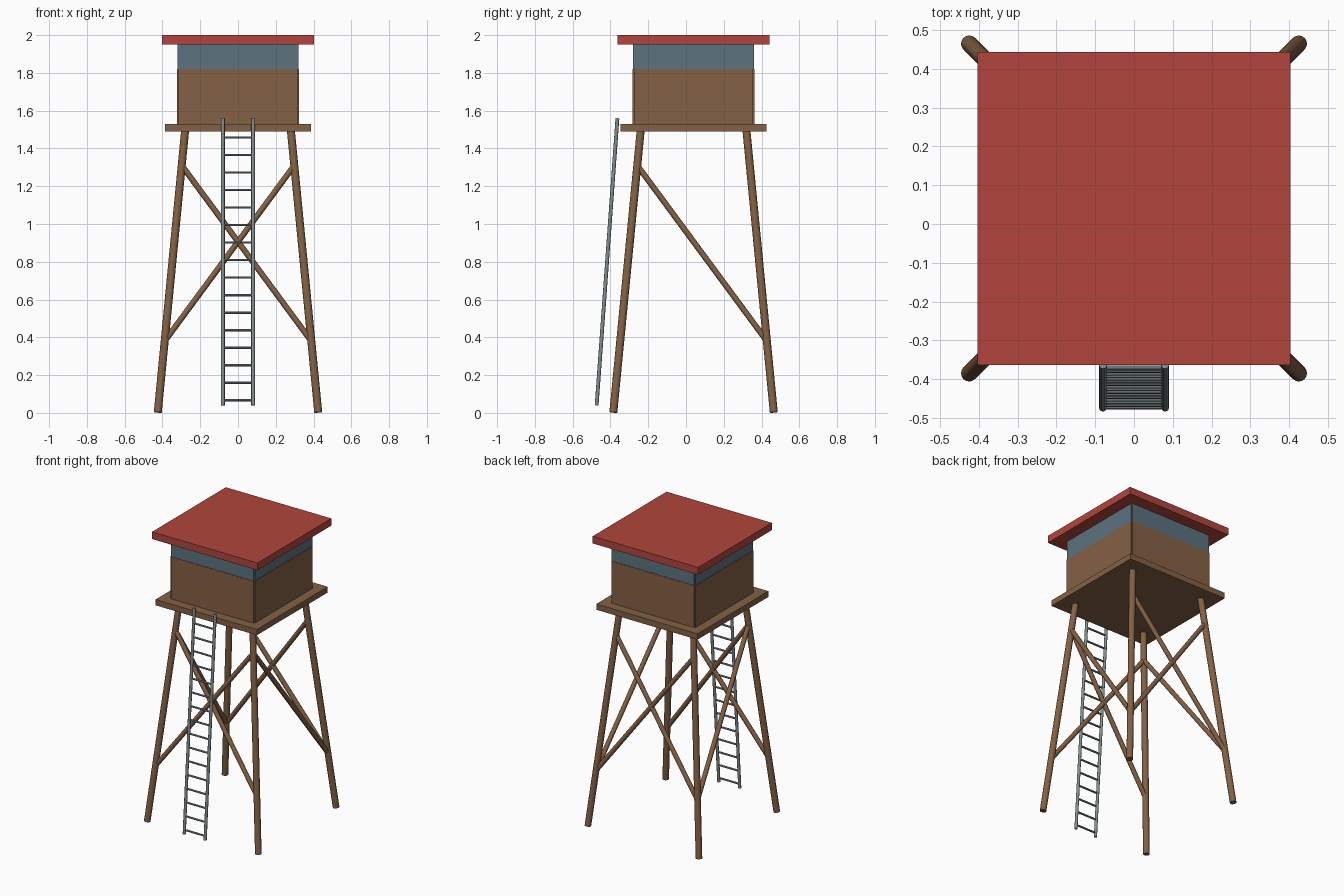
import bpy
import math
from mathutils import Vector

if "Cube" in bpy.data.objects:
    bpy.data.objects.remove(bpy.data.objects["Cube"], do_unlink=True)

CY = 0.04  # the tower stands slightly behind the centre, the ladder in front


def material(name, rgb):
    m = bpy.data.materials.new(name)
    m.use_nodes = True
    m.diffuse_color = (*rgb, 1)
    m.node_tree.nodes["Principled BSDF"].inputs["Base Color"].default_value = (*rgb, 1)
    return m


wood = material("brown_wood", (0.23, 0.12, 0.058))
red = material("red_roof", (0.44, 0.06, 0.045))
glass = material("blue_glass", (0.107, 0.17, 0.21))
metal = material("grey_metal", (0.23, 0.27, 0.28))


def box(name, low, high, mat):
    low, high = Vector(low), Vector(high)
    bpy.ops.mesh.primitive_cube_add(size=1, location=(low + high) / 2)
    ob = bpy.context.object
    ob.name = name
    ob.scale = high - low
    bpy.ops.object.transform_apply(location=False, rotation=False, scale=True)
    ob.data.materials.append(mat)


def rod(name, a, b, radius, mat, sides=12):
    a, b = Vector(a), Vector(b)
    bpy.ops.mesh.primitive_cylinder_add(vertices=sides, radius=radius,
                                        depth=(b - a).length, location=(a + b) / 2)
    ob = bpy.context.object
    ob.name = name
    ob.rotation_euler = (b - a).to_track_quat('Z', 'Y').to_euler()
    ob.data.materials.append(mat)
    bpy.ops.object.shade_smooth_by_angle(angle=math.radians(40))


def slab(name, half, z0, z1, mat):
    box(name, (-half, CY - half, z0), (half, CY + half, z1), mat)


def on_leg(sx, sy, z):
    """Point on the axis of a splayed leg at height z."""
    half = 0.425 - 0.097 * z
    return (sx * half, CY + sy * half, z)


# Splayed legs
for sx, side in ((-1, "right"), (1, "left")):
    for sy, end in ((-1, "front"), (1, "back")):
        rod(f"leg_{end}_{side}", on_leg(sx, sy, 0.003), on_leg(sx, sy, 1.5), 0.021, wood, 16)

# Crossed braces on front and back, one diagonal on each side
LOW, HIGH = 0.38, 1.31
for s, side in ((-1, "right"), (1, "left")):
    for sy, end in ((-1, "front"), (1, "back")):
        rod(f"brace_{end}_{side}", on_leg(s, sy, LOW), on_leg(-s, sy, HIGH), 0.0155, wood)
    rod(f"brace_side_{side}", on_leg(s, -1, HIGH), on_leg(s, 1, LOW), 0.0155, wood)

# Platform and roof
slab("platform", 0.387, 1.49, 1.53, wood)
slab("roof", 0.403, 1.95, 2.0, red)


# Cabin: four wall panels below, four window panels above, notched at the corners
def panels(name, outer, width, z0, z1, mat):
    inner = outer - 0.016
    for s, end, side in ((-1, "front", "right"), (1, "back", "left")):
        a, b = sorted((s * inner, s * outer))
        box(f"{name}_{end}", (-width, CY + a, z0), (width, CY + b, z1), mat)
        box(f"{name}_{side}", (a, CY - width, z0), (b, CY + width, z1), mat)


panels("wall", 0.323, 0.315, 1.53, 1.82, wood)
panels("window", 0.32, 0.314, 1.82, 1.95, glass)

# Leaning ladder
foot, head = Vector((0, -0.473, 0.04)), Vector((0, -0.363, 1.56))
for s, side in ((-1, "right"), (1, "left")):
    off = Vector((s * 0.08, 0, 0))
    rod(f"ladder_rail_{side}", foot + off, head + off, 0.01, metal)
RUNGS = 16
for i in range(RUNGS):
    z = 0.068 + 1.39 * i / (RUNGS - 1)
    p = foot.lerp(head, (z - foot.z) / (head.z - foot.z))
    rod(f"ladder_rung_{i + 1}", p - Vector((0.08, 0, 0)), p + Vector((0.08, 0, 0)), 0.0065, metal, 8)
